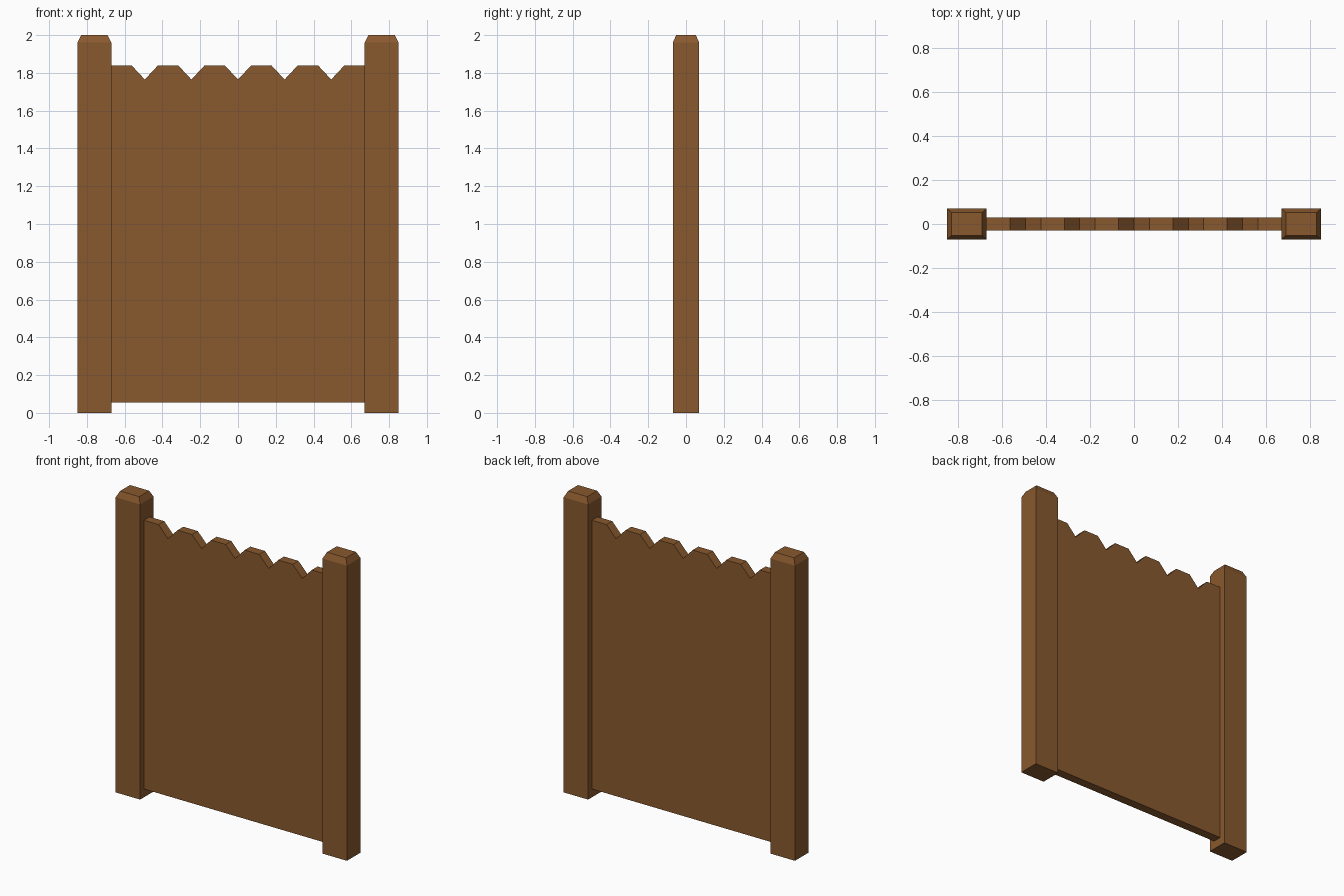
import bpy, bmesh

if "Cube" in bpy.data.objects:
    bpy.data.objects.remove(bpy.data.objects["Cube"])

wood = bpy.data.materials.new("brown wood")
wood.diffuse_color = (0.25, 0.10, 0.027, 1)
wood.use_nodes = True
wood.node_tree.nodes["Principled BSDF"].inputs["Base Color"].default_value = wood.diffuse_color


def add_object(name, bm):
    bmesh.ops.recalc_face_normals(bm, faces=bm.faces)
    mesh = bpy.data.meshes.new(name)
    bm.to_mesh(mesh)
    bm.free()
    mesh.materials.append(wood)
    obj = bpy.data.objects.new(name, mesh)
    bpy.context.collection.objects.link(obj)
    return obj


# Post: stacked rectangles, with a tapered cap at the top
def make_post(name, cx):
    bm = bmesh.new()
    rings = []
    for hx, hy, z in ((0.09, 0.07, 0), (0.09, 0.07, 1.96), (0.07, 0.052, 2.0)):
        rings.append([bm.verts.new((cx + sx * hx, sy * hy, z))
                      for sx, sy in ((-1, -1), (1, -1), (1, 1), (-1, 1))])
    bm.faces.new(rings[0][::-1])
    bm.faces.new(rings[-1])
    for low, high in zip(rings, rings[1:]):
        for i in range(4):
            j = (i + 1) % 4
            bm.faces.new((low[i], low[j], high[j], high[i]))
    return add_object(name, bm)


make_post("left_post", -0.76)
make_post("right_post", 0.76)

# Panel: outline with five V notches along the top, extruded in depth
half, bottom, top = 0.67, 0.055, 1.84
outline = [(half, bottom), (half, top)]
for k in (2, 1, 0, -1, -2):
    x = k * 0.2467
    outline += [(x + 0.07, top), (x, 1.765), (x - 0.07, top)]
outline += [(-half, top), (-half, bottom)]

bm = bmesh.new()
face = bm.faces.new([bm.verts.new((x, -0.03, z)) for x, z in outline])
extruded = bmesh.ops.extrude_face_region(bm, geom=[face], use_keep_orig=True)
moved = [v for v in extruded["geom"] if isinstance(v, bmesh.types.BMVert)]
bmesh.ops.translate(bm, verts=moved, vec=(0, 0.06, 0))
add_object("fence_panel", bm)
